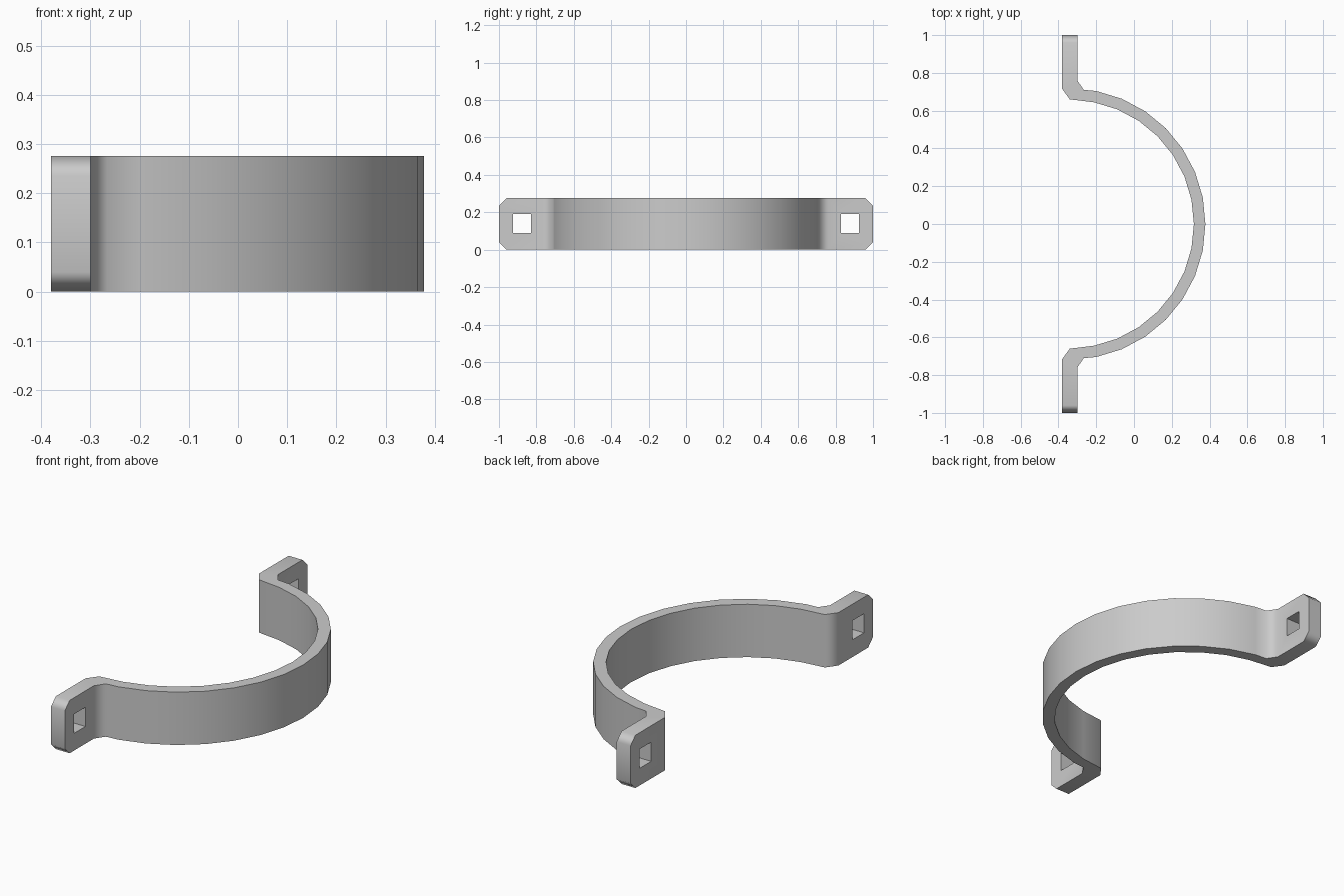
import bpy, bmesh, math

if "Cube" in bpy.data.objects:
    bpy.data.objects.remove(bpy.data.objects["Cube"])

H = 0.276                      # band height
CX, R_OUT, R_IN = -0.34, 0.718, 0.657
STEP = math.radians(11.25)


def half_path(tab, radius):
    """Tab points, then the arc down to just above y = 0."""
    return tab + [(CX + radius * math.cos(i * STEP), radius * math.sin(i * STEP))
                  for i in range(7, 0, -1)]


def full_path(tab, radius):
    half = half_path(tab, radius)
    return half + [(CX + radius, 0)] + [(x, -y) for x, y in reversed(half)]


# Clamp band: paired outer and inner outlines as a strip, extruded upwards
outer = full_path([(-0.30, 1.0), (-0.30, 0.76), (-0.266, 0.71)], R_OUT)
inner = full_path([(-0.38, 1.0), (-0.38, 0.715), (-0.34, 0.66)], R_IN)
bm = bmesh.new()
rows = [[bm.verts.new((x, y, 0)) for x, y in path] for path in (outer, inner)]
for i in range(len(outer) - 1):
    bm.faces.new((rows[0][i], rows[0][i + 1], rows[1][i + 1], rows[1][i]))
ext = bmesh.ops.extrude_face_region(bm, geom=bm.faces[:])
top = [v for v in ext["geom"] if isinstance(v, bmesh.types.BMVert)]
bmesh.ops.translate(bm, verts=top, vec=(0, 0, H))

# Chamfered corners on the tab ends
ends = [e for e in bm.edges
        if all(abs(v.co.y) > 0.99 for v in e.verts)
        and abs(e.verts[0].co.x - e.verts[1].co.x) > 0.01]
bmesh.ops.bevel(bm, geom=ends, offset=0.04, segments=1, affect='EDGES')
bmesh.ops.recalc_face_normals(bm, faces=bm.faces[:])
mesh = bpy.data.meshes.new("clamp_band")
bm.to_mesh(mesh)
bm.free()
band = bpy.data.objects.new("clamp_band", mesh)
bpy.context.collection.objects.link(band)

# Square bolt holes through both tabs
cutters = []
for side in (-1, 1):
    bpy.ops.mesh.primitive_cube_add(size=1, location=(-0.34, side * 0.878, 0.14))
    cutter = bpy.context.object
    cutter.name = "bolt_hole_cutter"
    cutter.scale = (0.3, 0.096, 0.1)
    cutter.hide_render = True
    cutters.append(cutter)
    mod = band.modifiers.new("bolt_hole", 'BOOLEAN')
    mod.object = cutter
    mod.operation = 'DIFFERENCE'
    mod.solver = 'EXACT'

bpy.ops.object.select_all(action='DESELECT')
band.select_set(True)
bpy.context.view_layer.objects.active = band
for mod in list(band.modifiers):
    bpy.ops.object.modifier_apply(modifier=mod.name)
for cutter in cutters:
    bpy.data.objects.remove(cutter)

# Smooth curve and bends, crisp rims
bpy.ops.object.shade_smooth_by_angle(angle=math.radians(60))
weighted = band.modifiers.new("weighted_normals", 'WEIGHTED_NORMAL')
weighted.keep_sharp = True
